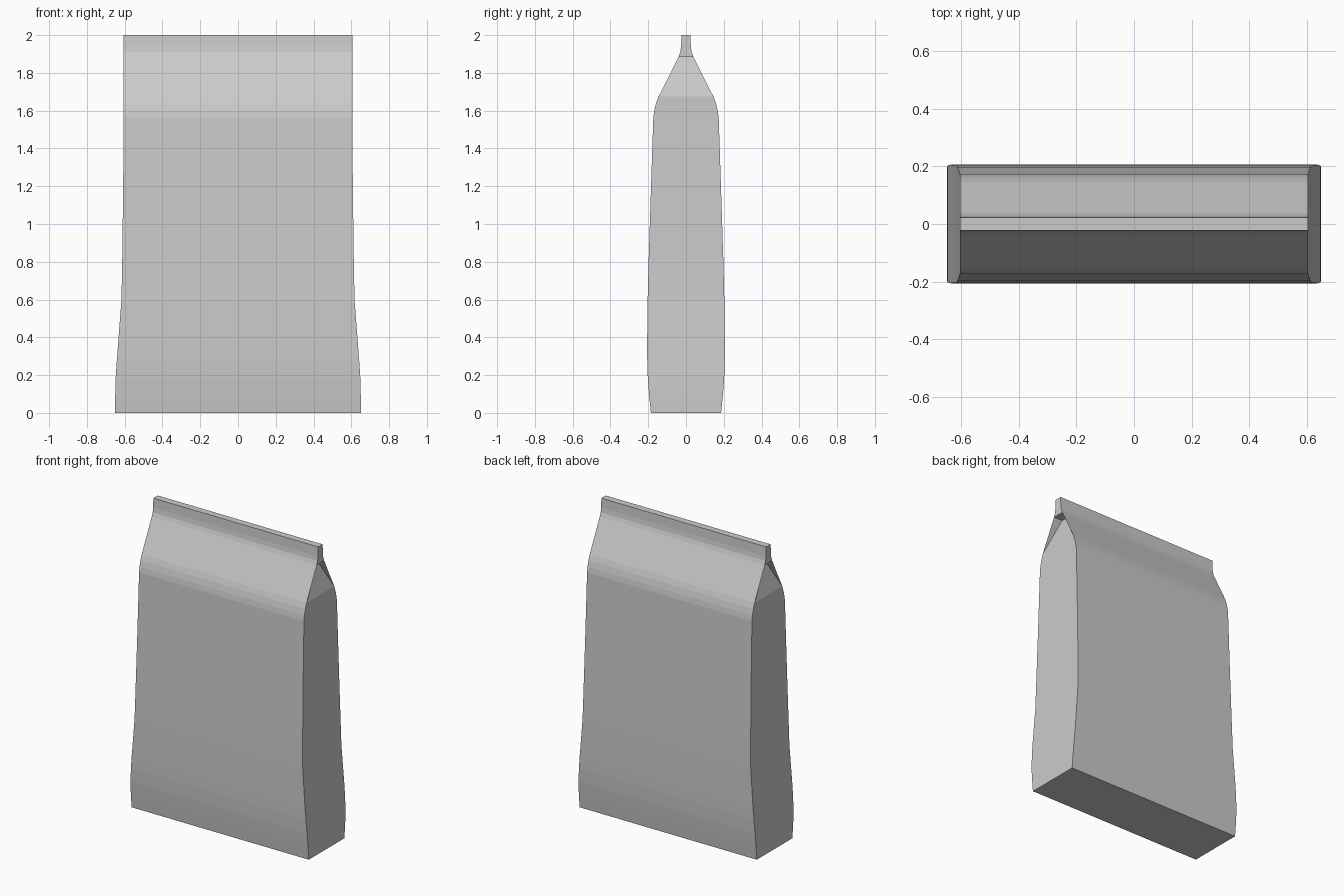
import bpy, bmesh

if "Cube" in bpy.data.objects:
    bpy.data.objects.remove(bpy.data.objects["Cube"])

# Cross-sections of the bag: height, half width, half depth
SECTIONS = [
    (0.00, 0.65, 0.186), (0.09, 0.65, 0.195), (0.18, 0.648, 0.202),
    (0.27, 0.642, 0.205), (0.35, 0.636, 0.206), (0.60, 0.617, 0.203),
    (0.80, 0.613, 0.198), (1.20, 0.608, 0.185), (1.565, 0.605, 0.173),
    (1.60, 0.605, 0.168), (1.64, 0.605, 0.158), (1.675, 0.605, 0.145),
    (1.885, 0.605, 0.039), (1.91, 0.605, 0.030), (1.94, 0.605, 0.026),
    (2.00, 0.605, 0.023),
]
GUSSET = 11          # section where the folded side gusset starts
FOLD = 0.065         # how far the gusset tucks in

bm = bmesh.new()
rings = [[bm.verts.new((sx * x, sy * y, z))
          for sx, sy in ((-1, -1), (1, -1), (1, 1), (-1, 1))]
         for z, x, y in SECTIONS]

# Base and sealed top edge
bm.faces.new(rings[0][::-1])
bm.faces.new(rings[-1])

# Panels between sections, with the sides left out at the gusset
for k, (a, b) in enumerate(zip(rings, rings[1:])):
    for i in range(4):
        j = (i + 1) % 4
        if k == GUSSET and i in (1, 3):
            # Side gusset sloping inwards, and the underside of the seal
            inner = []
            for v in (b[i], b[j]):
                p = v.co.copy()
                p.x -= FOLD if p.x > 0 else -FOLD
                inner.append(bm.verts.new(p))
            bm.faces.new((a[i], a[j], inner[1], inner[0]))
            bm.faces.new((inner[0], inner[1], b[j], b[i]))
        else:
            bm.faces.new((a[i], a[j], b[j], b[i]))

mesh = bpy.data.meshes.new("gusseted_bag")
bm.to_mesh(mesh)
bm.free()
bag = bpy.data.objects.new("gusseted_bag", mesh)
bpy.context.collection.objects.link(bag)
